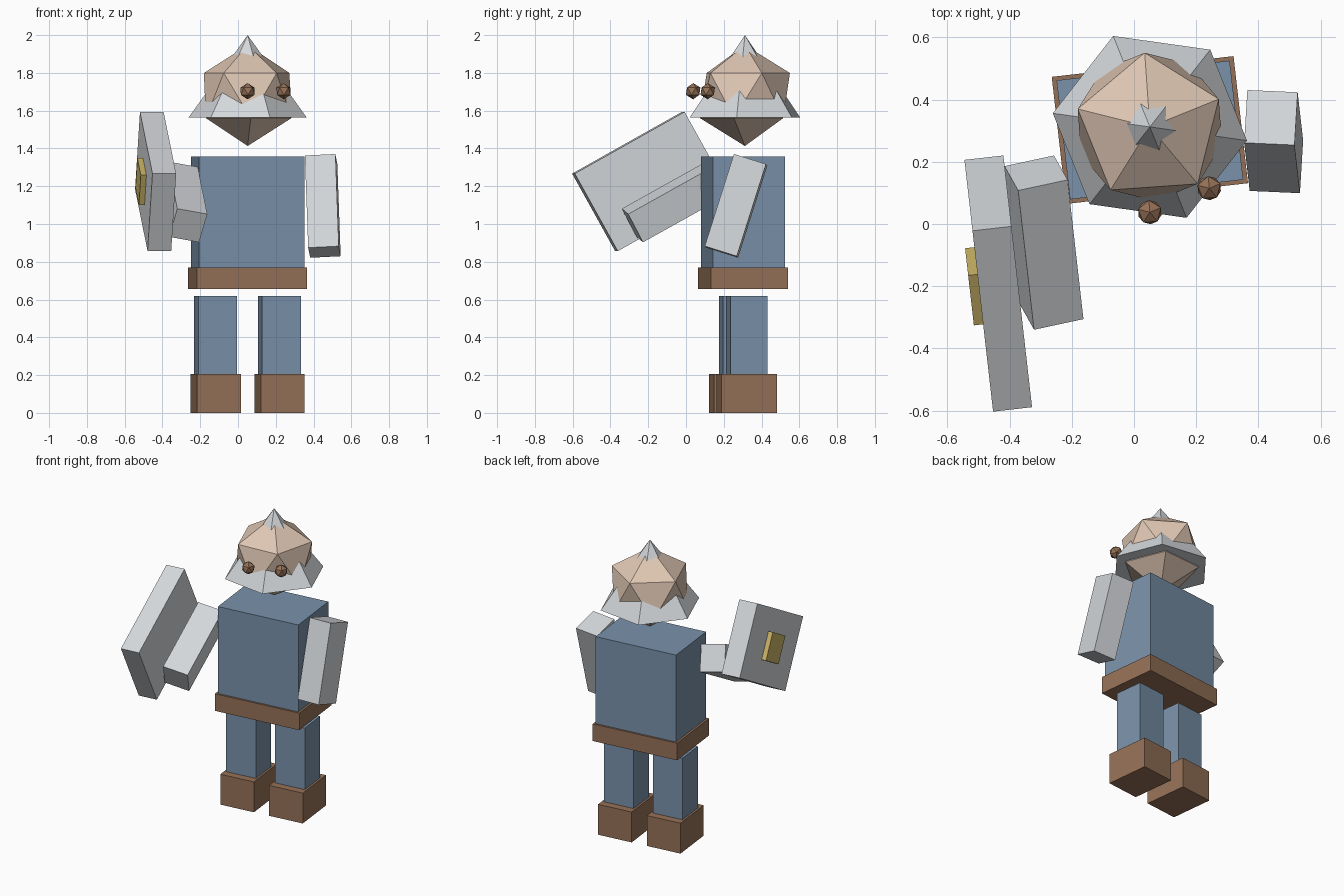
import bpy
import bmesh
from math import radians
from mathutils import Matrix, Vector

cube = bpy.data.objects.get("Cube")
if cube:
    bpy.data.objects.remove(cube, do_unlink=True)


def material(name, rgb):
    mat = bpy.data.materials.new(name)
    mat.use_nodes = True
    mat.diffuse_color = (*rgb, 1)
    mat.node_tree.nodes["Principled BSDF"].inputs["Base Color"].default_value = (*rgb, 1)
    return mat


BLUE = material("blue cloth", (0.195, 0.285, 0.4))
BROWN = material("brown leather", (0.30, 0.165, 0.095))
GREY = material("light grey metal", (0.66, 0.685, 0.71))
SKIN = material("tan skin", (0.74, 0.57, 0.45))
GOLD = material("gold", (0.60, 0.46, 0.135))


def turn(axis, degrees):
    return Matrix.Rotation(radians(degrees), 4, axis)


# The body is turned slightly, the head a little further
BODY = Matrix.Translation((0.051, 0.302, 0)) @ turn('Z', 6.5)
HEAD = Matrix.Translation((0.051, 0.312, 0)) @ turn('Z', 22)
LEVEL = Matrix.Identity(4)


def add(name, bm, matrix, mat):
    mesh = bpy.data.meshes.new(name)
    bm.to_mesh(mesh)
    bm.free()
    mesh.materials.append(mat)
    obj = bpy.data.objects.new(name, mesh)
    obj.matrix_world = matrix
    bpy.context.collection.objects.link(obj)
    return obj


def box(name, centre, size, mat, tilt=LEVEL):
    bm = bmesh.new()
    bmesh.ops.create_cube(bm, size=1)
    bmesh.ops.scale(bm, vec=Vector(size), verts=bm.verts)
    return add(name, bm, BODY @ Matrix.Translation(centre) @ tilt, mat)


def ball(name, centre, radius, mat):
    bm = bmesh.new()
    bmesh.ops.create_icosphere(bm, subdivisions=1, radius=radius)
    return add(name, bm, HEAD @ Matrix.Translation(centre), mat)


# Torso and belt
box("torso", (0, 0, 1.05), (0.56, 0.385, 0.614), BLUE)
box("belt", (0, 0, 0.7125), (0.588, 0.411, 0.115), BROWN)

# Legs and boots
for side, sign in (("right", -1), ("left", 1)):
    box(side + "_leg", (sign * 0.17, 0, 0.4125), (0.207, 0.196, 0.415), BLUE)
    box(side + "_boot", (sign * 0.17, 0, 0.1025), (0.234, 0.297, 0.205), BROWN)

# Arms: left hangs down, right reaches forward
box("left_arm", (0.391, -0.082, 1.096), (0.162, 0.178, 0.512), GREY,
    turn('X', -17.7) @ turn('Z', -9.5))
box("right_arm", (-0.379, -0.321, 1.117), (0.165, 0.515, 0.174), GREY,
    turn('X', 29) @ turn('Y', 11.5))

# Shield with a raised boss on its outer face
raised = turn('X', 29.2)
box("shield", (-0.54, -0.435, 1.225), (0.126, 0.67, 0.47), GREY, raised)
box("shield_boss", (-0.616, -0.435, 1.225), (0.034, 0.185, 0.18), GOLD, raised)

# Head, eyes and the pointed helmet the head pokes through
ball("head", (0, 0, 1.68), 0.267, SKIN)
for side, sign in (("right", -1), ("left", 1)):
    ball(side + "_eye", (sign * 0.103, -0.254, 1.703), 0.043, BROWN)

bm = bmesh.new()
bmesh.ops.create_cone(bm, cap_ends=True, segments=6, radius1=0.315, radius2=0, depth=0.435)
bmesh.ops.remove_doubles(bm, verts=bm.verts, dist=0.0001)
add("helmet", bm, HEAD @ Matrix.Translation((0, 0, 1.7825)), GREY)
